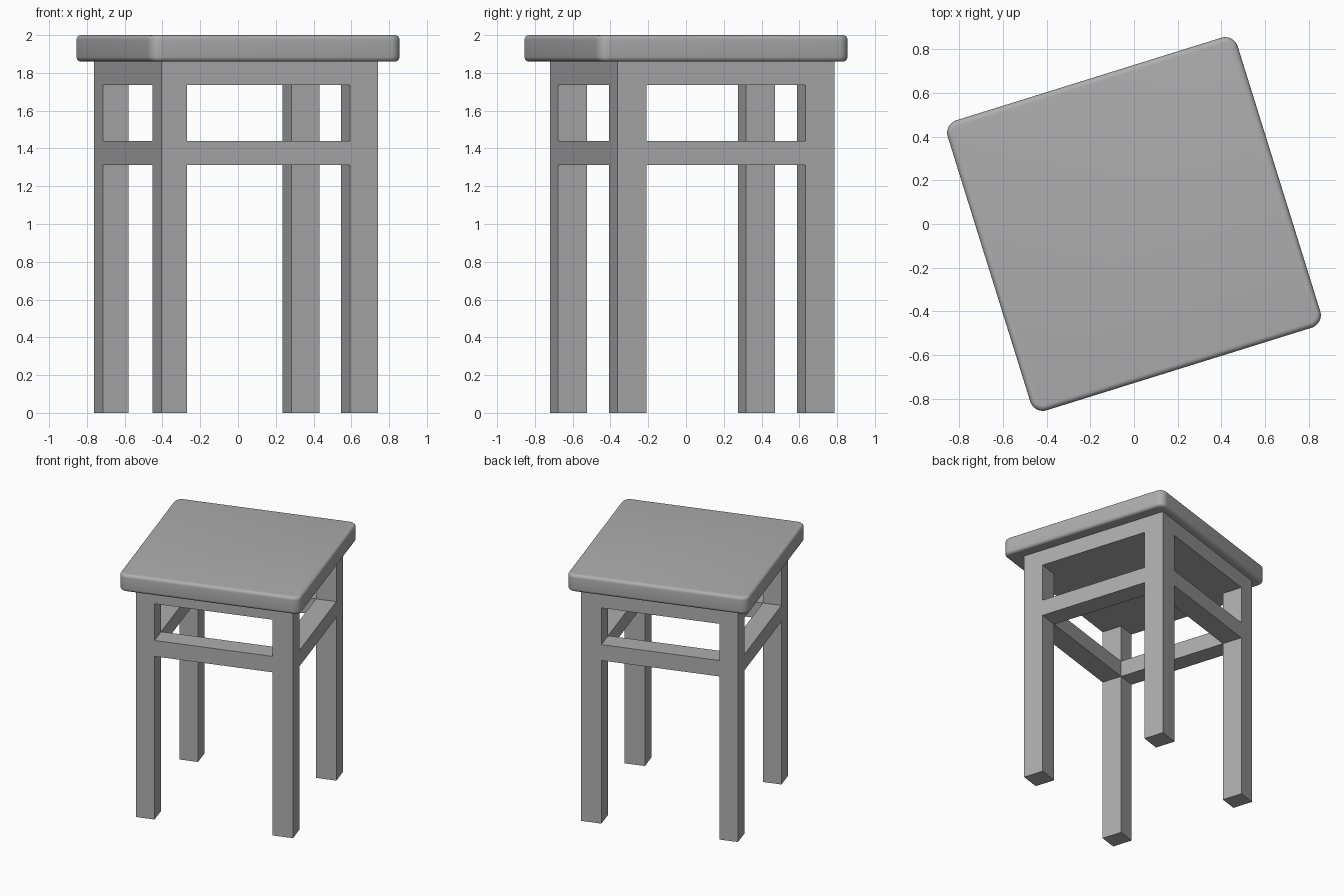
import bpy, bmesh, math
from mathutils import Matrix

if "Cube" in bpy.data.objects:
    bpy.data.objects.remove(bpy.data.objects["Cube"])

TURN = Matrix.Rotation(math.radians(17.3), 4, 'Z')  # whole stool is turned
A = 0.601            # half width of the frame
DY = 0.035           # frame sits slightly off the seat centre
WL, WR, WY = 0.143, 0.157, 0.16   # left / right leg widths, leg depth
Z_SEAT, Z_APRON = 1.86, 1.735

grey = bpy.data.materials.new("dark_grey")
grey.diffuse_color = (0.42, 0.42, 0.42, 1)
grey.use_nodes = True
grey.node_tree.nodes["Principled BSDF"].inputs["Base Color"].default_value = grey.diffuse_color


def box(name, lo, hi):
    """Box between two corners; returns the object."""
    bm = bmesh.new()
    bmesh.ops.create_cube(bm, size=1)
    for v in bm.verts:
        v.co = [(l + h) / 2 + c * (h - l) for l, h, c in zip(lo, hi, v.co)]
    me = bpy.data.meshes.new(name)
    bm.to_mesh(me)
    bm.free()
    me.materials.append(grey)
    ob = bpy.data.objects.new(name, me)
    bpy.context.collection.objects.link(ob)
    ob.matrix_world = TURN
    return ob


# Seat: rounded corners, then softened rims
H = 0.695
seat = box("seat", (-H, -H, Z_SEAT), (H, H, 2.0))
bm = bmesh.new()
bm.from_mesh(seat.data)
upright = [e for e in bm.edges if abs(e.verts[0].co.z - e.verts[1].co.z) > 0.01]
bmesh.ops.bevel(bm, geom=upright, offset=0.06, segments=8, profile=0.5, affect='EDGES')
rims = [e for e in bm.edges if abs(e.verts[0].co.z - e.verts[1].co.z) < 0.001]
bmesh.ops.bevel(bm, geom=rims, offset=0.025, segments=5, profile=0.5, affect='EDGES')
bm.to_mesh(seat.data)
bm.free()
bpy.context.view_layer.objects.active = seat
seat.select_set(True)
bpy.ops.object.shade_smooth_by_angle(angle=math.radians(35))

# Solid apron block under the seat
box("apron", (-A, DY - A, Z_APRON), (A, DY + A, Z_SEAT))

# Legs
xs = {"left": (-A, -A + WL), "right": (A - WR, A)}
ys = {"front": (DY - A, DY - A + WY), "back": (DY + A - WY, DY + A)}
for fb, (y0, y1) in ys.items():
    for lr, (x0, x1) in xs.items():
        box(f"{fb}_{lr}_leg", (x0, y0, 0), (x1, y1, Z_APRON))

# Stretchers between the legs, flush with them
Z0, Z1 = 1.312, 1.44
for fb, (y0, y1) in ys.items():
    box(f"{fb}_stretcher", (-A + WL, y0, Z0), (A - WR, y1, Z1))
for lr, (x0, x1) in xs.items():
    box(f"{lr}_stretcher", (x0, ys["front"][1], Z0), (x1, ys["back"][0], Z1))
